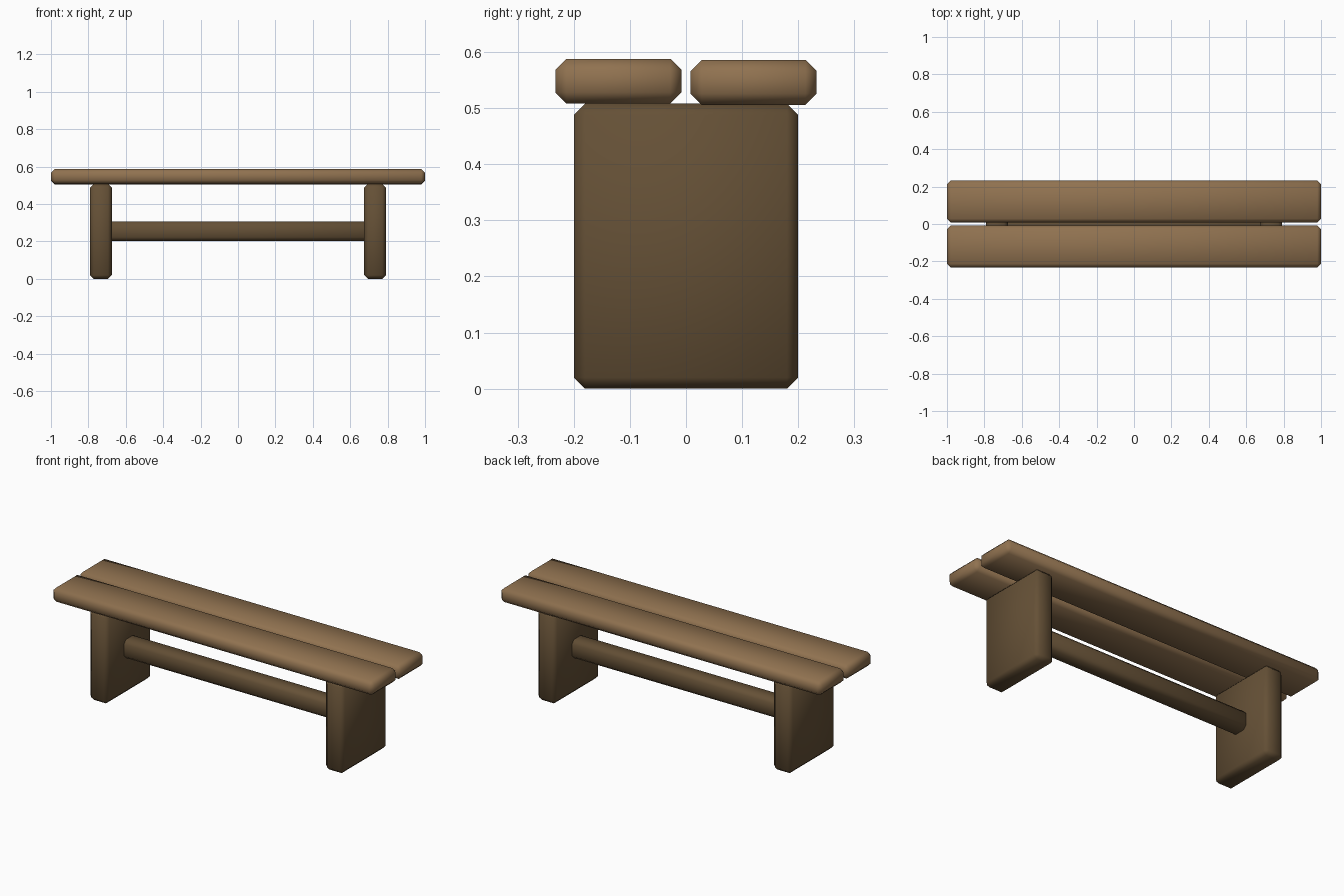
import bpy
from math import radians

if "Cube" in bpy.data.objects:
    bpy.data.objects.remove(bpy.data.objects["Cube"])


def material(name, color):
    mat = bpy.data.materials.new(name)
    mat.use_nodes = True
    mat.diffuse_color = (*color, 1)
    bsdf = mat.node_tree.nodes["Principled BSDF"]
    bsdf.inputs["Base Color"].default_value = (*color, 1)
    bsdf.inputs["Roughness"].default_value = 0.8
    return mat


light_wood = material("light_wood", (0.28, 0.168, 0.08))
dark_wood = material("dark_wood", (0.13, 0.081, 0.037))


def beam(name, low, high, mat, chamfer=0.02):
    """Chamfered, softly shaded board between two opposite corners."""
    centre = [(a + b) / 2 for a, b in zip(low, high)]
    bpy.ops.mesh.primitive_cube_add(size=1, location=centre)
    obj = bpy.context.object
    obj.name = name
    obj.scale = [b - a for a, b in zip(low, high)]
    bpy.ops.object.transform_apply(location=False, rotation=False, scale=True)
    obj.data.materials.append(mat)
    bevel = obj.modifiers.new("chamfer", "BEVEL")
    bevel.width = chamfer
    bevel.segments = 1
    bpy.ops.object.modifier_apply(modifier=bevel.name)
    bpy.ops.object.shade_smooth_by_angle(angle=radians(60))
    return obj


# Seat planks with a narrow gap between them
beam("front_seat_plank", (-1, -0.233, 0.508), (1, -0.008, 0.588), light_wood)
beam("back_seat_plank", (-1, 0.008, 0.506), (1, 0.233, 0.586), light_wood)

# Slab legs
for side, x in (("left", 0.733), ("right", -0.733)):
    beam(side + "_leg", (x - 0.058, -0.2, 0), (x + 0.058, 0.2, 0.508), dark_wood)

# Stretcher joining the legs
beam("stretcher", (-0.72, -0.05, 0.203), (0.72, 0.05, 0.308), dark_wood)
